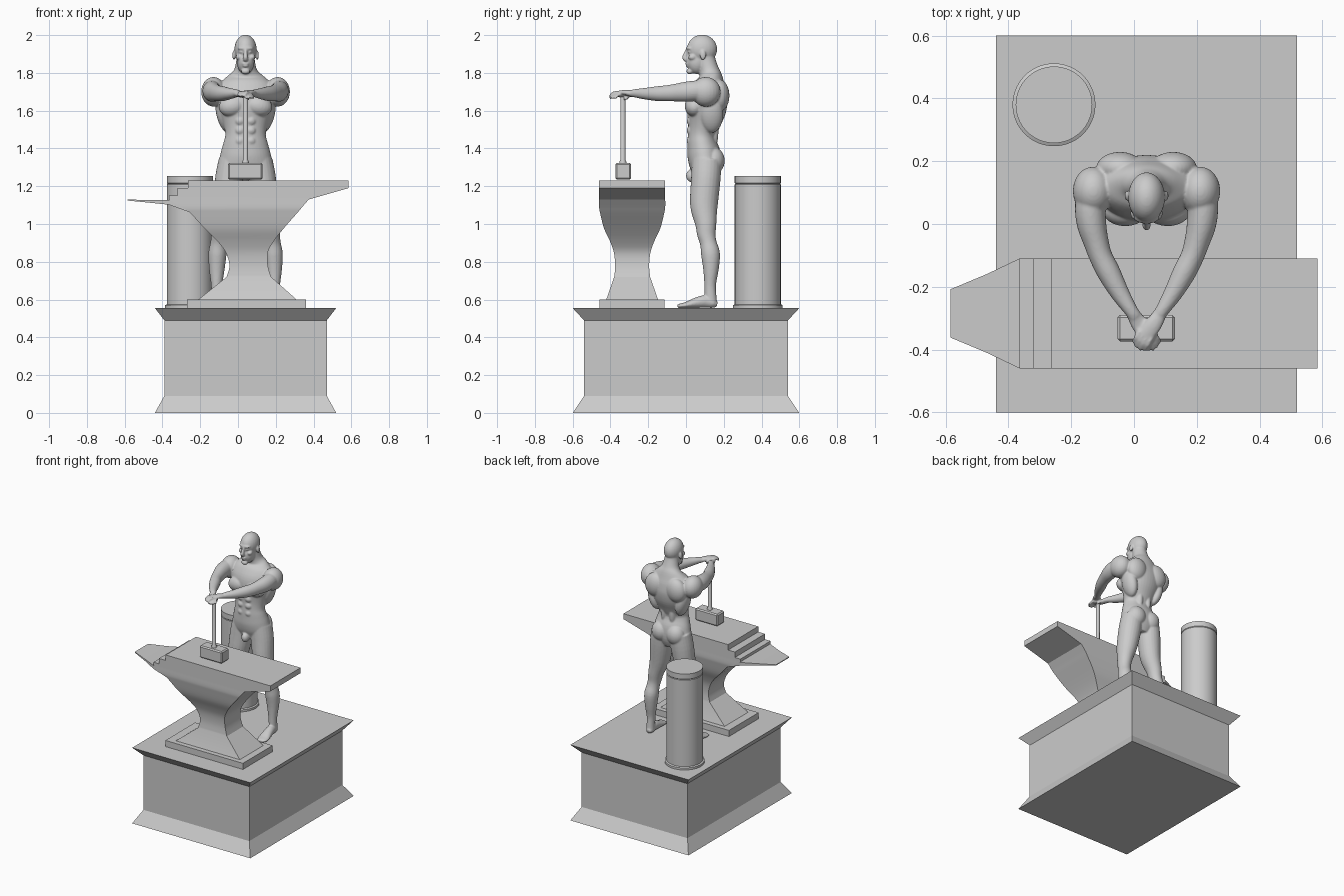
import bpy, bmesh, math
from mathutils import Vector, Matrix

CX = 0.04  # shared centre line of the statue


def finish(name, bm, angle=None):
    bmesh.ops.recalc_face_normals(bm, faces=bm.faces)
    me = bpy.data.meshes.new(name)
    bm.to_mesh(me)
    bm.free()
    ob = bpy.data.objects.new(name, me)
    bpy.context.collection.objects.link(ob)
    if angle:
        bpy.ops.object.select_all(action='DESELECT')
        ob.select_set(True)
        bpy.context.view_layer.objects.active = ob
        bpy.ops.object.shade_smooth_by_angle(angle=math.radians(angle))
    return ob


def skin_rings(bm, rings):
    loops = [[bm.verts.new(p) for p in ring] for ring in rings]
    n = len(loops[0])
    for a, b in zip(loops, loops[1:]):
        for i in range(n):
            bm.faces.new((a[i], a[(i + 1) % n], b[(i + 1) % n], b[i]))
    bm.faces.new(loops[0])
    bm.faces.new(loops[-1])


def spline(rows, steps=4):
    r = [Vector(p) for p in rows]
    out = []
    for i in range(len(r) - 1):
        p0, p1, p2, p3 = r[max(i - 1, 0)], r[i], r[i + 1], r[min(i + 2, len(r) - 1)]
        for k in range(steps):
            t = k / steps
            out.append(0.5 * (2 * p1 + (p2 - p0) * t + (2 * p0 - 5 * p1 + 4 * p2 - p3) * t * t
                              + (3 * p1 - p0 - 3 * p2 + p3) * t ** 3))
    return out + [r[-1]]


def block(name, rows, yc, angle=None):
    """Stack of rectangles: rows are (z, x0, x1, half depth)."""
    bm = bmesh.new()
    skin_rings(bm, [[(x0, yc - h, z), (x1, yc - h, z), (x1, yc + h, z), (x0, yc + h, z)]
                    for z, x0, x1, h in rows])
    return finish(name, bm, angle)


def turned(name, rows, x, y, n=48):
    """Round stack: rows are (z, radius)."""
    bm = bmesh.new()
    skin_rings(bm, [[(x + r * math.cos(i * math.tau / n), y + r * math.sin(i * math.tau / n), z)
                     for i in range(n)] for z, r in rows])
    return finish(name, bm, 35)


# Pedestal
block("pedestal", [(0, -.44, .52, .60), (.09, -.39, .47, .54),
                   (.49, -.39, .47, .54), (.555, -.44, .52, .60)], 0)

# Anvil: foot plate, waisted body with stepped top, horn
AY = -.285
block("anvil_foot", [(.555, -.27, .36, .172), (.60, -.27, .36, .172)], AY)
waist = spline([(.72, -.06, .175, .095), (.78, -.045, .158, .09), (.85, -.065, .158, .097),
                (.91, -.11, .19, .118), (.98, -.18, .245, .15), (1.06, -.255, .315, .17),
                (1.09, -.30, .34, .175), (1.13, -.365, .375, .175)])
block("anvil_body", [(.60, -.21, .31, .137)] + [tuple(v) for v in waist] +
      [(1.15, -.365, .445, .175), (1.15, -.32, .445, .175), (1.19, -.32, .585, .175),
       (1.19, -.265, .585, .175), (1.23, -.265, .585, .175)], AY, 25)
bm = bmesh.new()
skin_rings(bm, [[(x, AY - h, lo), (x, AY + h, lo), (x, AY + h, hi), (x, AY - h, hi)]
                for x, h, lo, hi in [(-.25, .17, 1.06, 1.13), (-.365, .175, 1.102, 1.126),
                                     (-.47, .125, 1.113, 1.126), (-.585, .077, 1.124, 1.13)]])
finish("anvil_horn", bm)

# Sledgehammer standing on the anvil
head = block("hammer_head", [(1.235, -.053, .13, .042), (1.323, -.053, .13, .042)], -.332)
bev = head.modifiers.new("bevel", 'BEVEL')
bev.width = .008
turned("hammer_handle", [(1.31, .018), (1.33, .018), (1.34, .013), (1.67, .014), (1.685, .010)],
       CX, -.334, 20)

# Column behind the figure
turned("column", [(.555, .132), (.57, .132), (.575, .122), (1.21, .122), (1.213, .119),
                  (1.217, .122), (1.255, .122)], -.255, .38, 64)

# Figure: overlapping forms fused by a voxel remesh
man = bmesh.new()
Y, Z = Vector((0, 1, 0)), Vector((0, 0, 1))


def tube(rows, ref, s=1, n=24):
    """Elliptical limb: rows are (x, y, z, half width, half thickness)."""
    pts = spline([(s * r[0],) + tuple(r[1:]) for r in rows])
    rings = []
    for i, p in enumerate(pts):
        t = (Vector(pts[min(i + 1, len(pts) - 1)][:3]) - Vector(pts[max(i - 1, 0)][:3])).normalized()
        u = ref.cross(t).normalized()
        v = t.cross(u)
        c = Vector(p[:3])
        rings.append([c + u * p[3] * math.cos(a) + v * p[4] * math.sin(a)
                      for a in (k * math.tau / n for k in range(n))])
    skin_rings(man, rings)


def blob(x, y, z, a, b, c, tilt=0):
    for s in ((1, -1) if x else (1,)):
        m = (Matrix.Translation((s * x, y, z)) @ Matrix.Rotation(s * math.radians(tilt), 4, 'Y')
             @ Matrix.Diagonal((a, b, c, 1)))
        bmesh.ops.create_uvsphere(man, u_segments=24, v_segments=16, radius=1, matrix=m)


# torso and neck
tube([(0, .10, 1.24, .08, .06), (0, .103, 1.30, .14, .082), (0, .095, 1.37, .133, .088),
      (0, .085, 1.43, .117, .078), (0, .085, 1.475, .107, .075), (0, .095, 1.53, .119, .086),
      (0, .107, 1.60, .143, .104), (0, .115, 1.67, .16, .106), (0, .125, 1.73, .15, .088),
      (0, .13, 1.775, .105, .064), (0, .122, 1.81, .064, .054), (0, .108, 1.86, .05, .05),
      (0, .10, 1.90, .048, .05)], Y, n=40)
blob(.068, .045, 1.625, .074, .052, .056, 12)    # chest
blob(.085, .178, 1.68, .075, .052, .085, -12)    # shoulder blades
blob(.112, .135, 1.58, .042, .062, .10, 14)      # sides of the back
blob(.034, .138, 1.49, .026, .034, .10)          # lower back
blob(.17, .105, 1.70, .065, .078, .078)          # shoulders
blob(.06, .145, 1.335, .066, .06, .072)          # seat
blob(0, .03, 1.255, .026, .03, .034)             # pelvis front
for z in (1.545, 1.495, 1.44):
    blob(.028, .026, z, .027, .022, .025)        # stomach

# head and face
blob(0, .085, 1.925, .059, .080, .077)
blob(0, .058, 1.86, .047, .054, .066)
blob(0, .022, 1.93, .042, .022, .013)            # brow
blob(.034, .034, 1.883, .018, .022, .016)        # cheeks
blob(.023, .019, 1.91, .011, .010, .007)         # eyes
blob(0, .007, 1.849, .019, .011, .006)           # upper lip
blob(0, .009, 1.836, .017, .011, .006)           # lower lip
blob(0, .020, 1.808, .024, .018, .016)           # chin
blob(.062, .09, 1.893, .008, .016, .026)         # ears
tube([(0, .012, 1.925, .009, .012), (0, .001, 1.90, .010, .014), (0, -.006, 1.88, .013, .015),
      (0, .004, 1.868, .014, .012)], Y)          # nose

for s in (1, -1):
    # leg and foot
    tube([(.072, .11, 1.34, .07, .078), (.084, .105, 1.24, .077, .078), (.103, .095, 1.10, .068, .073),
          (.128, .105, 1.0, .052, .056), (.137, .108, .945, .045, .049), (.143, .118, .90, .043, .044),
          (.149, .13, .84, .048, .050), (.152, .132, .76, .041, .041), (.153, .128, .68, .030, .031),
          (.154, .13, .62, .027, .031), (.154, .135, .575, .028, .030)], Y, s)
    tube([(.152, .165, .574, .016, .014), (.153, .14, .580, .027, .025), (.157, .10, .590, .030, .033),
          (.163, .05, .582, .034, .027), (.170, 0, .571, .039, .016), (.174, -.03, .567, .034, .012),
          (.176, -.045, .565, .022, .008)], Z, s)
    # arm
    tube([(.160, .13, 1.70, .055, .06), (.178, .06, 1.705, .050, .055), (.175, 0, 1.70, .047, .053),
          (.160, -.06, 1.695, .040, .046), (.145, -.105, 1.692, .037, .042), (.12, -.155, 1.69, .037, .039),
          (.085, -.22, 1.69, .030, .030), (.05, -.275, 1.692, .022, .021), (.035, -.297, 1.69, .021, .016)],
         Z, s)
    # hand with fingers, one resting on the other
    dz = .006 * s
    tube([(.045, -.283, 1.69, .021, .017), (.022, -.32, 1.69 + dz, .027, .014),
          (-.006, -.358, 1.688 + dz, .028, .011)], Z, s)
    for k in range(4):
        o = (k - 1.5) * .0145
        bx, by, l = -.002 + .86 * o, -.352 - .5 * o, (.042, .05, .052, .046)[k]
        tube([(bx, by, 1.69 + dz, .008, .009), (bx - .27 * l, by - .45 * l, 1.688 + dz, .008, .008),
              (bx - .5 * l, by - .86 * l, 1.671 + dz, .007, .007)], Z, s, 12)
    tube([(.022, -.305, 1.685 + dz, .010, .011), (-.004, -.312, 1.675 + dz, .009, .009),
          (-.016, -.328, 1.665 + dz, .007, .008)], Z, s, 12)   # thumb

figure = finish("standing_figure", man)
figure.location.x = CX
rem = figure.modifiers.new("fuse", 'REMESH')
rem.mode = 'VOXEL'
rem.voxel_size = .0048
rem.use_smooth_shade = True
smo = figure.modifiers.new("soften", 'SMOOTH')
smo.factor = .5
smo.iterations = 5
